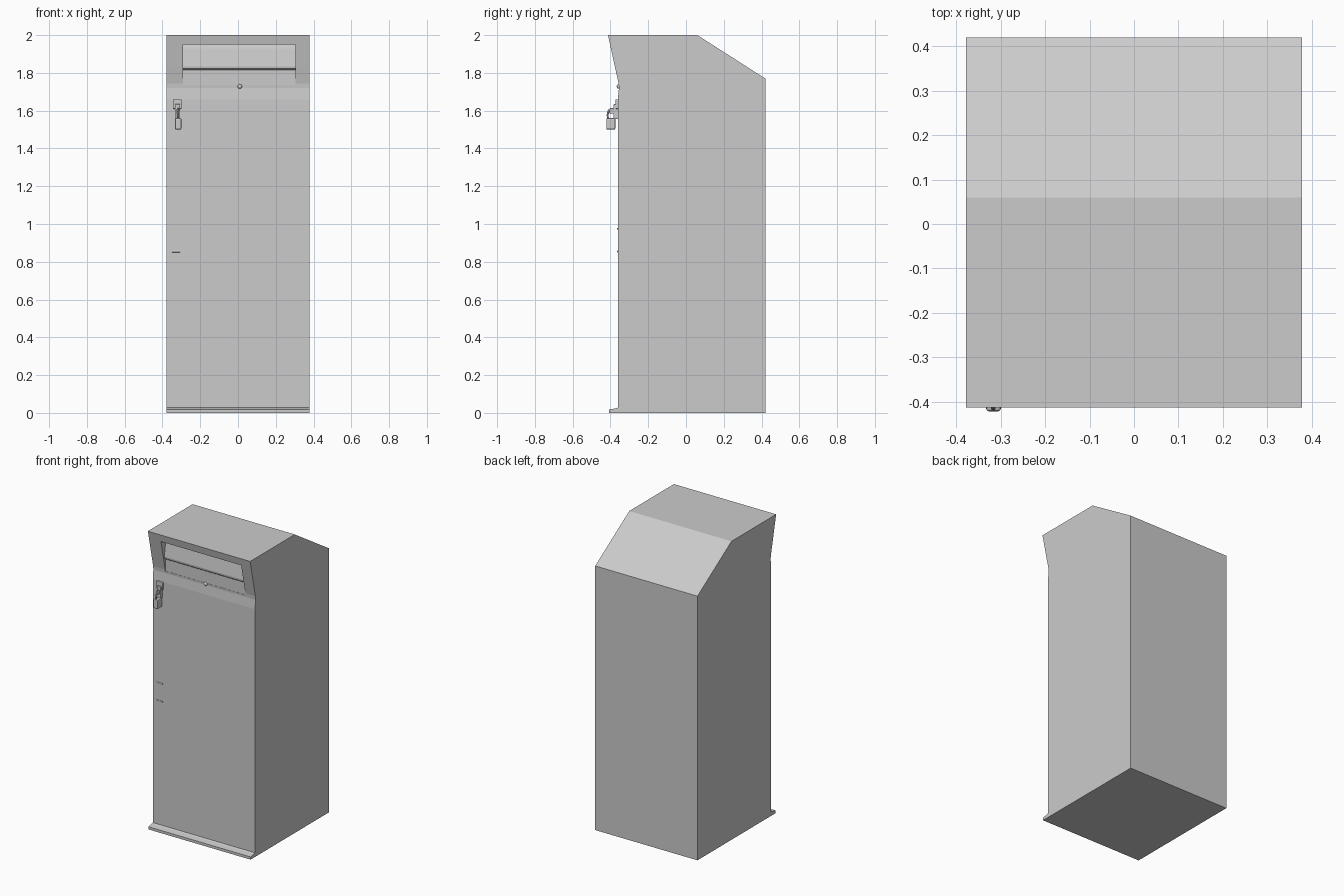
import bpy
import bmesh
from math import pi

cube = bpy.data.objects.get("Cube")
if cube:
    bpy.data.objects.remove(cube, do_unlink=True)

GREY = (0.6, 0.6, 0.6, 1)
grey = bpy.data.materials.new("plain grey")
grey.use_nodes = True
grey.diffuse_color = GREY
grey.node_tree.nodes["Principled BSDF"].inputs["Base Color"].default_value = GREY


def prism(name, profile, x0, x1):
    """Extrude a (y, z) profile along x."""
    bm = bmesh.new()
    face = bm.faces.new([bm.verts.new((x0, y, z)) for y, z in profile])
    grown = bmesh.ops.extrude_face_region(bm, geom=[face])["geom"]
    verts = [v for v in grown if isinstance(v, bmesh.types.BMVert)]
    bmesh.ops.translate(bm, verts=verts, vec=(x1 - x0, 0, 0))
    bmesh.ops.recalc_face_normals(bm, faces=bm.faces)
    mesh = bpy.data.meshes.new(name)
    bm.to_mesh(mesh)
    bm.free()
    mesh.materials.append(grey)
    obj = bpy.data.objects.new(name, mesh)
    bpy.context.collection.objects.link(obj)
    return obj


def box(name, x0, x1, y0, y1, z0, z1, bevel=0):
    obj = prism(name, [(y0, z0), (y1, z0), (y1, z1), (y0, z1)], x0, x1)
    if bevel:
        mod = obj.modifiers.new("soft edges", "BEVEL")
        mod.width = bevel
        mod.segments = 2
    return obj


HALF = 0.379
FRONT = -0.361
BACK = 0.42

# Cabinet with overhanging brow and sloped rear roof
cabinet = prism("cabinet", [
    (FRONT, 0), (BACK, 0), (BACK, 1.77), (0.06, 2), (-0.413, 2),
    (-0.376, 1.83), (-0.357, 1.745), (-0.355, 1.72), (FRONT, 1.66)], -HALF, HALF)

# Slot recess in the brow, with a tilted flap at its back
cutter = prism("slot_cutter", [
    (-0.5, 1.95), (-0.345, 1.95), (-0.351, 1.93), (-0.366, 1.835),
    (-0.364, 1.822), (-0.355, 1.815), (-0.355, 1.735), (-0.5, 1.735)],
    -0.29, 0.305)
cutter.hide_render = True
cut = cabinet.modifiers.new("slot", "BOOLEAN")
cut.operation = "DIFFERENCE"
cut.solver = "EXACT"
cut.object = cutter
bpy.context.view_layer.objects.active = cabinet
bpy.ops.object.modifier_apply(modifier=cut.name)
bpy.data.objects.remove(cutter, do_unlink=True)

# Foot lip along the front
prism("foot_lip", [(-0.408, 0), (-0.35, 0), (-0.35, 0.032),
                   (-0.372, 0.024), (-0.408, 0.018)], -HALF, HALF)

# Hasp, staple and padlock
box("hasp_plate", -0.345, -0.298, -0.374, -0.355, 1.61, 1.66, 0.004)
box("hasp_strap", -0.334, -0.306, -0.384, -0.355, 1.555, 1.635, 0.004)
box("hasp_staple", -0.326, -0.314, -0.406, -0.36, 1.585, 1.61, 0.003)
box("padlock_body", -0.333, -0.3, -0.422, -0.374, 1.5, 1.56, 0.006)
bpy.ops.mesh.primitive_torus_add(
    major_radius=0.02, minor_radius=0.005, major_segments=20, minor_segments=8,
    location=(-0.317, -0.395, 1.575), rotation=(0, pi / 2, 0))
shackle = bpy.context.object
shackle.name = "padlock_shackle"
shackle.scale.x = 1.6
shackle.data.materials.append(grey)
bpy.ops.object.shade_smooth_by_angle()

# Small stud under the slot and latch tabs on the door edge
bpy.ops.mesh.primitive_uv_sphere_add(
    segments=16, ring_count=8, radius=0.012, location=(0.01, -0.355, 1.728))
stud = bpy.context.object
stud.name = "door_stud"
stud.data.materials.append(grey)
bpy.ops.object.shade_smooth_by_angle()
for name, z in (("upper_latch_tab", 0.97), ("lower_latch_tab", 0.85)):
    box(name, -0.35, -0.305, -0.364, -0.355, z, z + 0.01, 0.002)
